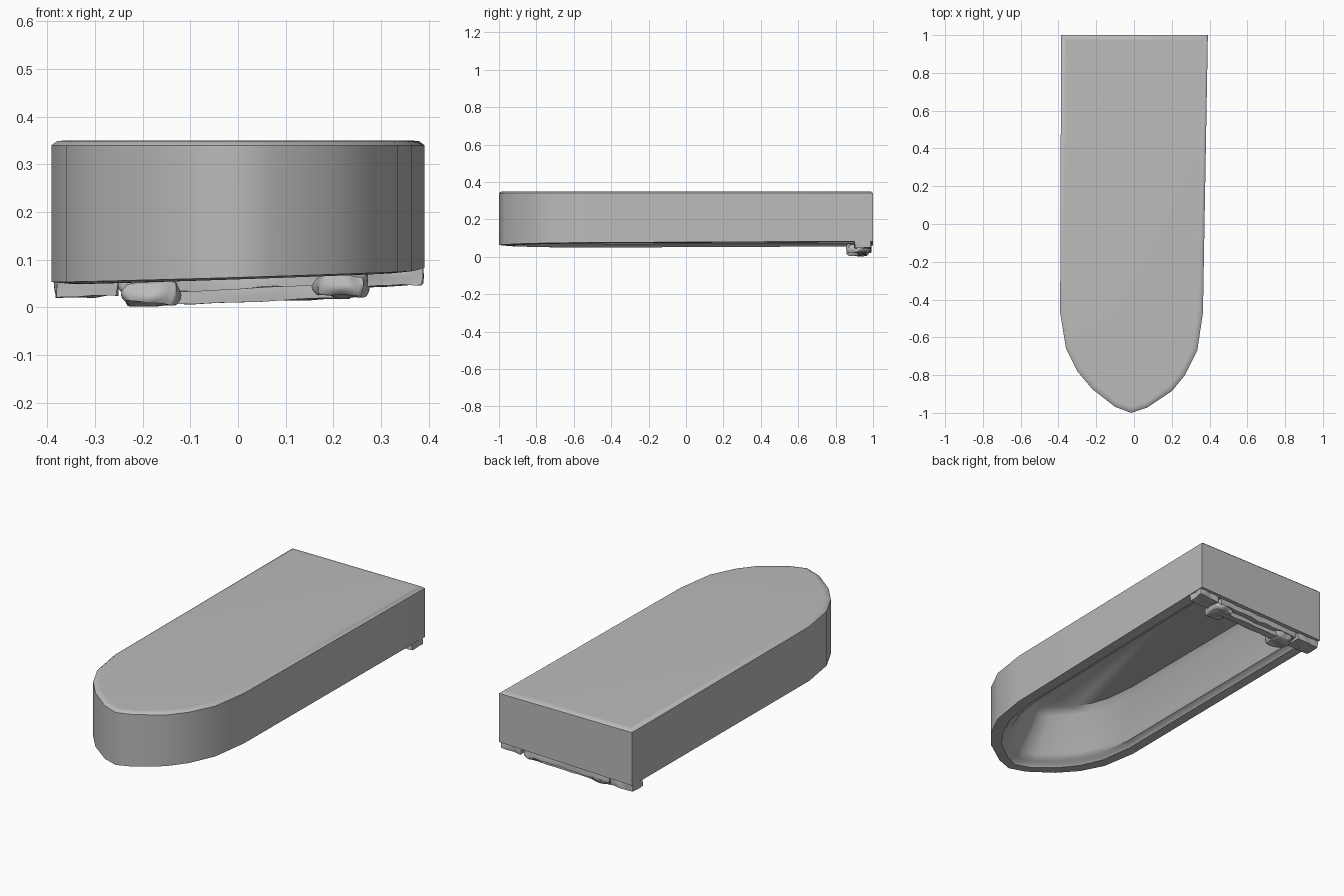
import bpy, bmesh, math
from mathutils import Vector, noise

if "Cube" in bpy.data.objects:
    bpy.data.objects.remove(bpy.data.objects["Cube"], do_unlink=True)

grey = bpy.data.materials.new("plain grey")
grey.use_nodes = True
colour = (0.5, 0.5, 0.5, 1)
grey.diffuse_color = colour
grey.node_tree.nodes["Principled BSDF"].inputs["Base Color"].default_value = colour


def finish(bm, name, angle):
    bmesh.ops.recalc_face_normals(bm, faces=bm.faces)
    mesh = bpy.data.meshes.new(name)
    bm.to_mesh(mesh)
    bm.free()
    mesh.materials.append(grey)
    obj = bpy.data.objects.new(name, mesh)
    bpy.context.collection.objects.link(obj)
    bpy.ops.object.select_all(action='DESELECT')
    obj.select_set(True)
    bpy.context.view_layer.objects.active = obj
    bpy.ops.object.shade_smooth_by_angle(angle=math.radians(angle))


# Plan outline: square back, rounded and slightly pointed nose
outline = [(-.386, 1), (-.391, -.47), (-.36, -.66), (-.30, -.78), (-.22, -.875),
           (-.1, -.968), (-.015, -1), (.07, -.972), (.2, -.885), (.27, -.8),
           (.335, -.67), (.365, -.47), (.391, 1)]


def tilt(x, y):
    """Height offset of the slightly skewed lower edge."""
    return .03 * x + .004 * y


# Hollow body: outer wall, rim sloping inward, then sloped inner wall
# each ring: inset at sides, inset at nose, inset at back, height, follows the skew
rings = [(.03, .03, .03, .35, 0), (.012, .012, .01, .349, 0), (0, 0, 0, .34, 0),
         (0, 0, 0, .067, 1), (.04, .04, .012, .063, 1), (.055, .055, .02, .063, 1),
         (.064, .064, .022, .074, 1), (.086, .09, .03, .082, 1),
         (.096, .12, .035, .105, 1), (.15, .245, .06, .262, 0),
         (.172, .285, .08, .29, 0)]
bm = bmesh.new()
loops = []
for side, nose, back, z, skew in rings:
    loop = []
    for x, y in outline:
        px = x * (.385 - side) / .385
        py = -1 + nose + (y + 1) * (2 - nose - back) / 2
        loop.append(bm.verts.new((px, py, z + skew * tilt(x, y))))
    loops.append(loop)
for a, b in zip(loops, loops[1:]):
    for i in range(len(a)):
        j = (i + 1) % len(a)
        bm.faces.new((a[i], a[j], b[j], b[i]))
bm.faces.new(loops[0])
bm.faces.new(loops[-1])
finish(bm, "hollow_body", 42)


# Rough leftover lumps along the lower back edge, rounded by a given share
def lump(name, low, high, rough, rounding):
    low, high = Vector(low), Vector(high)
    size, mid = high - low, (low + high) / 2
    bm = bmesh.new()
    bmesh.ops.create_cube(bm, size=1)
    bmesh.ops.subdivide_edges(bm, edges=bm.edges, cuts=9, use_grid_fill=True)
    for v in bm.verts:
        q = v.co.lerp(v.co.normalized() * .5, rounding)
        p = q * size.to_4d().to_3d() if size.length == 0 else Vector(
            (q.x * size.x, q.y * size.y, q.z * size.z))
        p += mid
        p += noise.noise_vector(p * 22) * rough
        p.z = max(.002, p.z + .03 * (p.x - mid.x))
        v.co = p
    finish(bm, name, 60)


lump("back_lip_upper", (-.25, .935, .036), (.26, .985, .068), .006, .1)
lump("back_lip_lower", (-.24, .92, .012), (.24, .96, .04), .006, .1)
lump("right_corner_foot", (-.383, .9, .022), (-.25, .99, .075), .005, .1)
lump("left_corner_foot", (.27, .9, .046), (.388, .99, .09), .005, .1)
for name, x, z in (("right_drip", -.18, .003), ("left_drip", .215, .02)):
    lump(name, (x - .06, .86, z), (x + .06, .98, z + .05), .012, .6)
